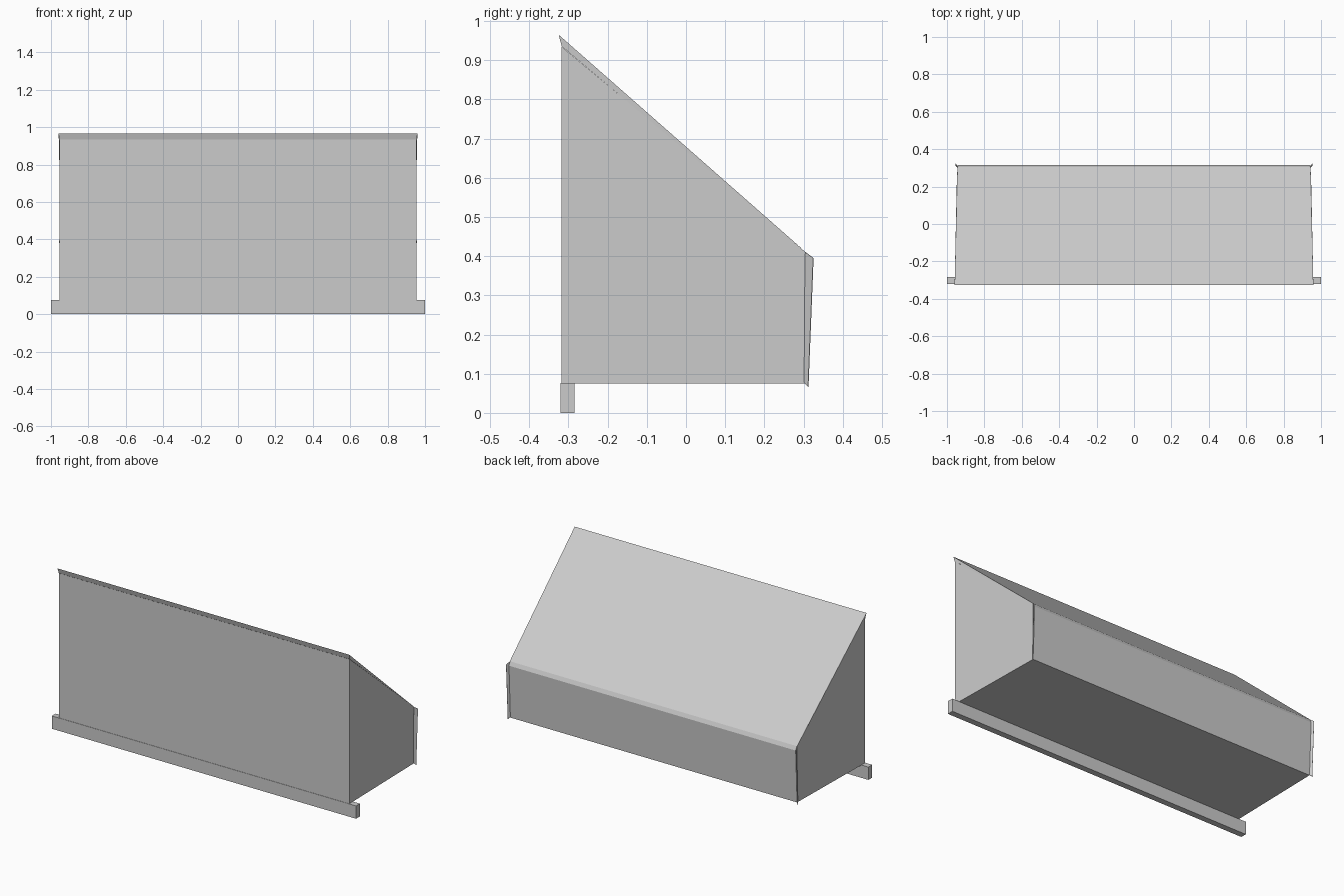
import bpy, bmesh

if "Cube" in bpy.data.objects:
    bpy.data.objects.remove(bpy.data.objects["Cube"])


def prism(name, profile, widths):
    """Closed solid from a (y, z) side profile; half width given per point."""
    bm = bmesh.new()
    left = [bm.verts.new((-w, y, z)) for (y, z), w in zip(profile, widths)]
    right = [bm.verts.new((w, y, z)) for (y, z), w in zip(profile, widths)]
    n = len(profile)
    bm.faces.new(left)
    bm.faces.new(right[::-1])
    for i in range(n):
        j = (i + 1) % n
        bm.faces.new((left[i], right[i], right[j], left[j]))
    bmesh.ops.recalc_face_normals(bm, faces=bm.faces)
    me = bpy.data.meshes.new(name)
    bm.to_mesh(me)
    bm.free()
    ob = bpy.data.objects.new(name, me)
    bpy.context.collection.objects.link(ob)
    return ob


# sloped body, slightly narrower towards the back
prism("canopy_body",
      [(-0.318, 0.075), (-0.318, 0.935), (0.2, 0.502), (0.305, 0.41),
       (0.316, 0.388), (0.303, 0.075)],
      [0.954, 0.954, 0.946, 0.943, 0.942, 0.942])

# thin sloped roof sheet that overhangs the front edge
prism("roof_sheet",
      [(-0.325, 0.965), (-0.317, 0.935), (0.2, 0.5), (0.305, 0.411)],
      [0.959, 0.956, 0.948, 0.944])

# base rail along the front
prism("front_rail",
      [(-0.32, 0.0), (-0.32, 0.076), (-0.284, 0.076), (-0.284, 0.0)],
      [1.0] * 4)


# small flared seams on the two rear corners
def seam(name, s):
    bm = bmesh.new()
    a = [bm.verts.new((s * x, y, z)) for x, y, z in
         [(0.940, 0.300, 0.08), (0.942, 0.305, 0.41),
          (0.955, 0.325, 0.395), (0.953, 0.312, 0.066)]]
    bm.faces.new(a)
    me = bpy.data.meshes.new(name)
    bm.to_mesh(me)
    bm.free()
    ob = bpy.data.objects.new(name, me)
    bpy.context.collection.objects.link(ob)
    mod = ob.modifiers.new("thickness", 'SOLIDIFY')
    mod.thickness = 0.002
    mod.offset = 0


seam("rear_seam_left", -1)
seam("rear_seam_right", 1)
